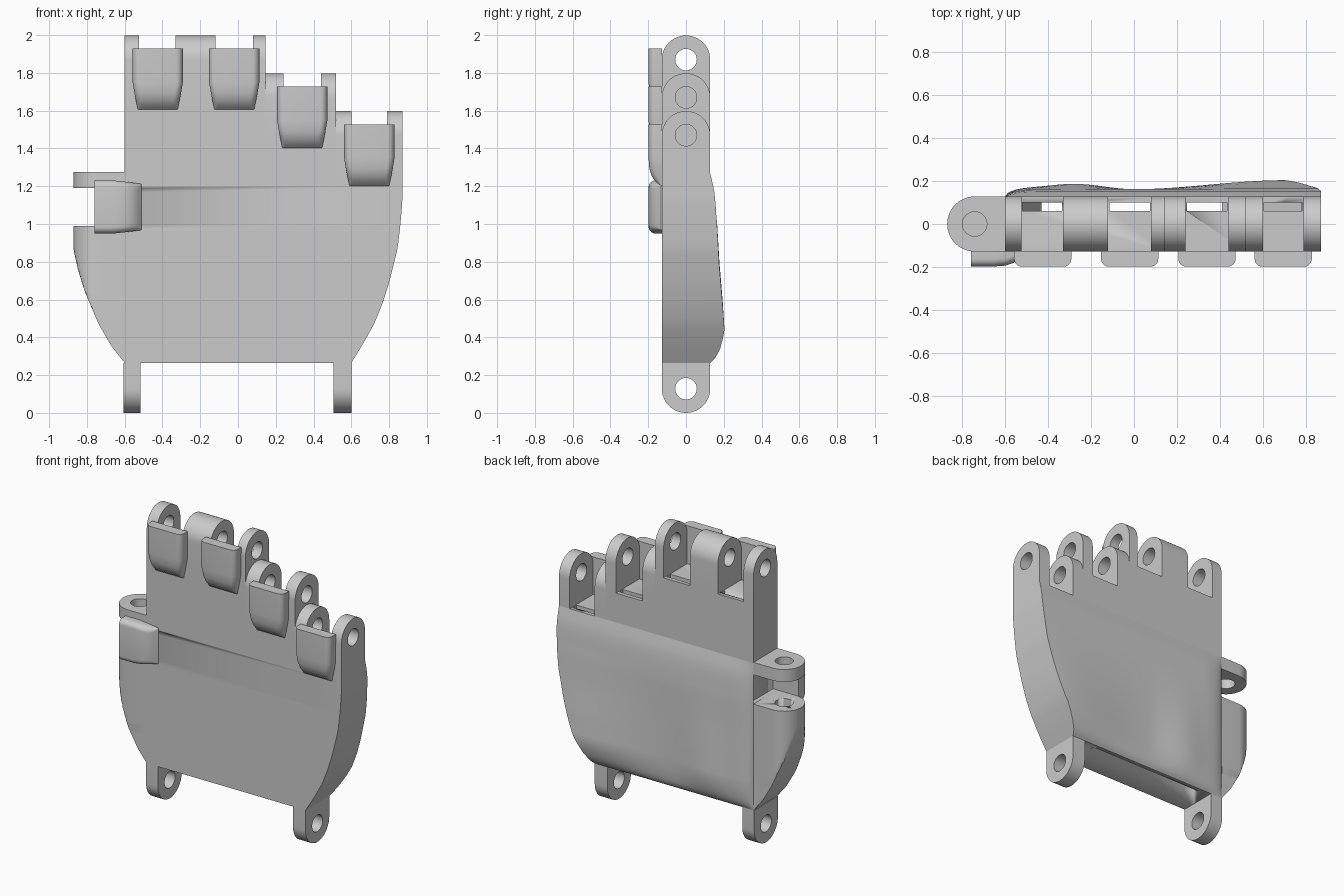
import bpy, bmesh, math
from mathutils import Vector

if "Cube" in bpy.data.objects:
    bpy.data.objects.remove(bpy.data.objects["Cube"])

GREY = bpy.data.materials.new("plain_grey")
GREY.use_nodes = True
GREY.diffuse_color = (0.6, 0.6, 0.6, 1)
GREY.node_tree.nodes["Principled BSDF"].inputs["Base Color"].default_value = (0.6, 0.6, 0.6, 1)

R = 0.128       # hinge radius, also half the slab thickness
HOLE = 0.057
CREASE = 1.27   # height where the swollen back begins
BASE = 0.265    # lower edge of the slab


def finish(name, bm):
    bmesh.ops.remove_doubles(bm, verts=bm.verts, dist=0.0002)
    bmesh.ops.recalc_face_normals(bm, faces=bm.faces)
    me = bpy.data.meshes.new(name)
    bm.to_mesh(me)
    bm.free()
    me.materials.clear()
    me.materials.append(GREY)
    ob = bpy.data.objects.new(name, me)
    bpy.context.collection.objects.link(ob)
    bpy.ops.object.select_all(action='DESELECT')
    ob.select_set(True)
    bpy.context.view_layer.objects.active = ob
    bpy.ops.object.shade_smooth_by_angle(angle=math.radians(30))
    return ob


def prism(name, loops, lo, hi, axis):
    """Filled outline (further loops are holes) extruded along an axis."""
    cu = bpy.data.curves.new(name, 'CURVE')
    cu.dimensions = '2D'
    cu.fill_mode = 'BOTH'
    cu.extrude = (hi - lo) / 2
    for loop in loops:
        sp = cu.splines.new('POLY')
        sp.points.add(len(loop) - 1)
        for p, (u, v) in zip(sp.points, loop):
            p.co = (u, v, 0, 1)
        sp.use_cyclic_u = True
    tmp = bpy.data.objects.new(name, cu)
    bpy.context.collection.objects.link(tmp)
    bpy.context.view_layer.update()
    me = bpy.data.meshes.new_from_object(tmp.evaluated_get(bpy.context.evaluated_depsgraph_get()))
    bm = bmesh.new()
    bm.from_mesh(me)
    mid = (lo + hi) / 2
    for v in bm.verts:
        a, b, c = v.co.x, v.co.y, v.co.z + mid
        v.co = {'x': (c, a, b), 'y': (a, c, b), 'z': (a, b, c)}[axis]
    bpy.data.objects.remove(tmp)
    bpy.data.curves.remove(cu)
    bpy.data.meshes.remove(me)
    return finish(name, bm)


def loft(name, rings):
    bm = bmesh.new()
    rows = [[bm.verts.new(p) for p in ring] for ring in rings]
    n = len(rows[0])
    for a, b in zip(rows, rows[1:]):
        for i in range(n):
            j = (i + 1) % n
            bm.faces.new((a[i], a[j], b[j], b[i]))
    bm.faces.new(rows[0])
    bm.faces.new(rows[-1])
    return finish(name, bm)


def box(name, x0, x1, y0, y1, z0, z1):
    return prism(name, [[(x0, z0), (x1, z0), (x1, z1), (x0, z1)]], y0, y1, 'y')


def cut(ob, cutters):
    bpy.context.view_layer.objects.active = ob
    for c in cutters:
        m = ob.modifiers.new("cut", 'BOOLEAN')
        m.operation, m.solver, m.object = 'DIFFERENCE', 'EXACT', c
        bpy.ops.object.modifier_apply(modifier=m.name)


def arc(cx, cy, r, a0, a1, n):
    return [(cx + r * math.cos(math.radians(a0 + (a1 - a0) * i / n)),
             cy + r * math.sin(math.radians(a0 + (a1 - a0) * i / n))) for i in range(n + 1)]


def circle(cx, cy):
    return arc(cx, cy, HOLE, 0, 360, 32)[:-1]


def lerp(pts, t, smooth=False):
    if t <= pts[0][0]:
        return pts[0][1]
    for (a, u), (b, v) in zip(pts, pts[1:]):
        if t <= b:
            k = (t - a) / (b - a)
            k = k * k * (3 - 2 * k) if smooth else k
            return u + (v - u) * k
    return pts[-1][1]


# Side outlines and swelling of the back
RIGHT = [(BASE, .6), (.37, .665), (.48, .725), (.58, .765), (.69, .80), (.87, .845), (1, .86), (1.12, .87)]
LEFT = [(BASE, -.6), (.35, -.668), (.47, -.738), (.64, -.81), (.75, -.845), (.86, -.87)]
SWELL = [(BASE, 0), (.29, .018), (.34, .028), (.44, .034), (1, .034), (1.1, .029), (1.18, .021), (CREASE, 0)]
MOUND_Z = [(BASE, 0), (.3, .3), (.36, .75), (.44, 1), (.6, .75), (.8, .35), (1.05, 0)]
MOUND_X = [(-.5, .01), (-.28, .025), (0, 0), (.7, .042), (.87, .036)]


def back(x, z):
    k = min(1, max(0, (x + .6) / .16))
    edge = math.sqrt(1 - (1 - k) ** 2)
    return R + edge * (lerp(SWELL, z) + lerp(MOUND_X, x, True) * lerp(MOUND_Z, z))


rings = []
levels = sorted({BASE, .277, .29, .315, .34, .39} | {.44 + i * (CREASE - .44) / 24 for i in range(25)})
for z in levels:
    xr = lerp(RIGHT, z)
    xs = [-.6 + (xr + .6) * (i / 48) ** 1.2 for i in range(49)]
    rings.append([(-.6, -R, z)] + [(x, back(x, z), z) for x in xs] + [(xr, -R, z)])
palm = loft("palm_body", rings)

# Stepped upper slab carrying the finger hinges
F = [1.67, 1.47, 1.27]
upper = prism("upper_palm", [[(-.6, CREASE), (.52, CREASE), (.52, F[1]), (.145, F[1]),
                              (.145, F[0]), (-.6, F[0])]], -R, R, 'y')

# Cord channel through the slab and thumb slot
gaps = [(-.525, -.33, F[0]), (-.12, .08, F[0]), (.24, .44, F[1]), (.6, .79, F[2])]
cutters = [prism("channel_cutter", [[(-.43, .2), (.41, .2), (.41, .9), (.78, 1.15), (.78, 1.2),
                                     (-.52, 1.2), (-.52, 1.1), (-.43, .9)]], .06, .1, 'y')]
cutters += [box("gap_cutter", a + .006, b - .006, .06, .1, 1.18, f + .1) for a, b, f in gaps]
cutters.append(box("thumb_slot_cutter", -.7, -.57, -R - .02, R - .001, .99, 1.19))
cut(palm, cutters)
cut(upper, cutters[1:4])

# Finger hinge lugs
lugs = [(-.6, -.525, 0), (-.33, -.12, 0), (.08, .145, 0), (.145, .24, 1),
        (.44, .52, 1), (.52, .6, 2), (.79, .87, 2)]
for x0, x1, step in lugs:
    zc = F[step] + .2
    prism("finger_lug", [[(-R, F[step]), (R, F[step])] + arc(0, zc, R, 0, 180, 24), circle(0, zc)], x0, x1, 'x')

# Wrist lugs
for x0, x1 in [(-.605, -.515), (.505, .6)]:
    prism("wrist_lug", [[(R, BASE), (-R, BASE)] + arc(0, R, R, 180, 360, 24), circle(0, R)], x0, x1, 'x')

# Thumb mount: lower flange trimmed by the side outline, and upper lug
tx = -.742
end = arc(tx, 0, R, 90, 270, 24)
flange = []
for i in range(30):
    z = BASE + (.99 - BASE) * i / 29
    xl = lerp(LEFT, z)
    flange.append([(-.59, R, z)] + [(max(x, xl), y, z) for x, y in end] + [(-.59, -R, z)])
mount = loft("thumb_flange", flange)
pin = prism("pin_cutter", [circle(tx, 0)], .86, 1.05, 'z')
cut(mount, [pin])
prism("thumb_lug", [[(-.57, R)] + end + [(-.57, -R)], circle(tx, 0)], 1.19, 1.275, 'z')
for c in cutters + [pin]:
    bpy.data.objects.remove(c)


# Rounded cover pads in front of each hinge
def pad(name, length, half, tip, place):
    rows = [(length, 0, .07), (.145, 0, .07), (.09, .33, .066), (.05, .62, .053), (.02, .85, .03), (0, 1, .004)]
    rings = []
    for t, k, d in rows:
        w = half + (tip - half) * k
        r = min(.035, d * .9)
        sect = [(-w, -.002)] + arc(r - w, d - r, r, 180, 90, 6) + arc(w - r, d - r, r, 90, 0, 6) + [(w, -.002)]
        rings.append([place(u, t, -R - v) for u, v in sect])
    loft(name, rings)


for xc, top in [(-.425, 1.93), (-.02, 1.93), (.34, 1.727), (.695, 1.527)]:
    pad("finger_pad", .325, .133, .105, lambda u, t, y: Vector((xc + u, y, top - .325 + t)))
pad("thumb_pad", .25, .14, .122, lambda u, t, y: Vector((-.51 - t, y, 1.09 + u)))
